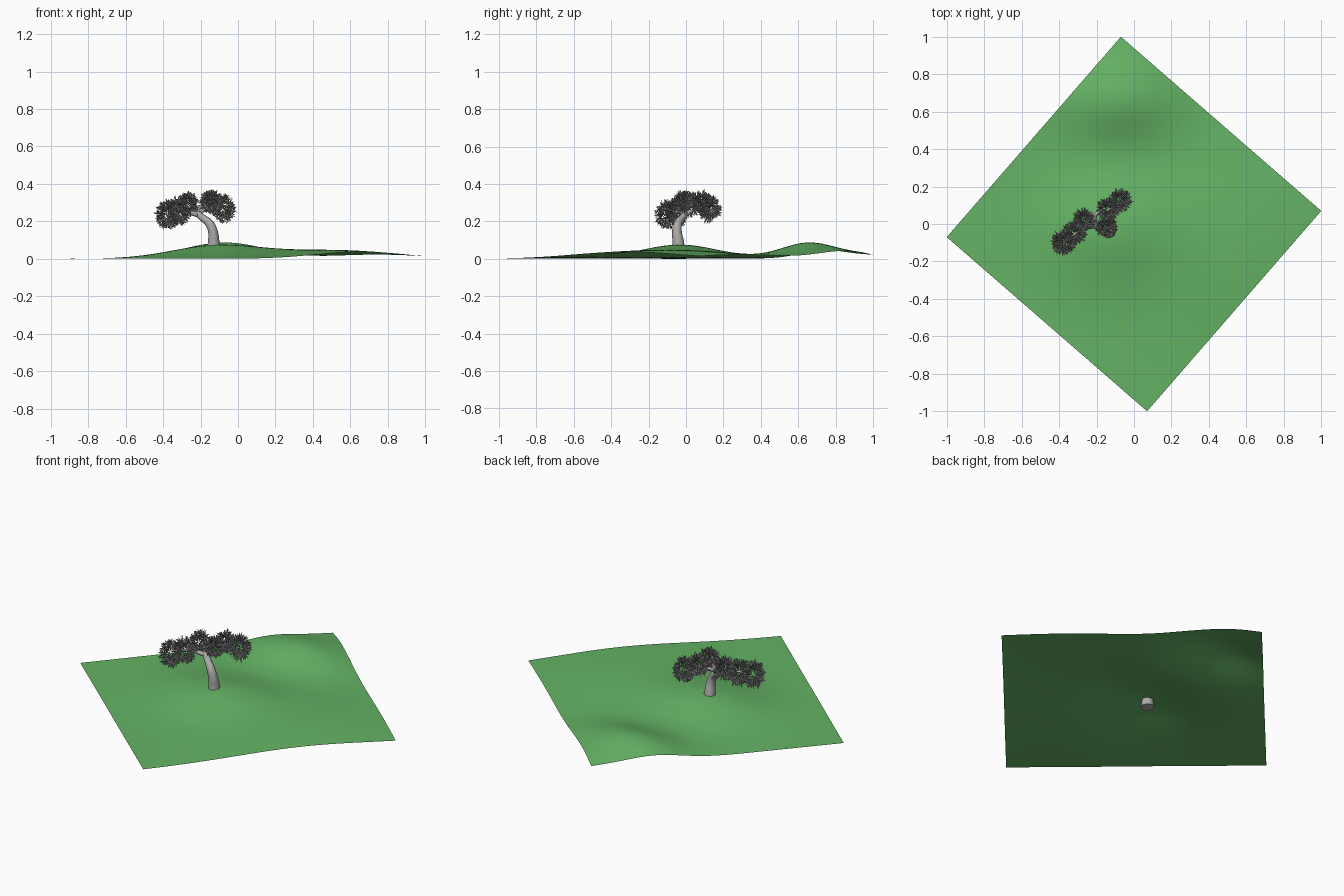
import bpy, bmesh, math, random
from mathutils import Vector, Matrix

if "Cube" in bpy.data.objects:
    bpy.data.objects.remove(bpy.data.objects["Cube"])

random.seed(4)


def material(name, rgb):
    m = bpy.data.materials.new(name)
    m.diffuse_color = (*rgb, 1)
    m.use_nodes = True
    m.node_tree.nodes["Principled BSDF"].inputs["Base Color"].default_value = m.diffuse_color
    return m


GRASS = material("grass green", (0.13, 0.45, 0.13))
BARK = material("bark grey", (0.42, 0.40, 0.40))
LEAF = material("leaf grey", (0.36, 0.36, 0.36))


def mesh_object(name, bm, mat, smooth):
    me = bpy.data.meshes.new(name)
    bm.to_mesh(me)
    bm.free()
    me.materials.append(mat)
    for p in me.polygons:
        p.use_smooth = smooth
    ob = bpy.data.objects.new(name, me)
    bpy.context.collection.objects.link(ob)
    return ob


# Rolling ground: one thin sheet raised by soft bumps (x, y, height, spread x, spread y)
BUMPS = [(-0.12, -0.03, 0.068, 0.24, 0.20),
         (-0.08, 0.66, 0.085, 0.22, 0.15),
         (0.05, 0.95, 0.022, 0.15, 0.12),
         (0.52, -0.12, 0.046, 0.33, 0.42)]


def height(x, y):
    return sum(h * math.exp(-((x - a) / sx) ** 2 / 2 - ((y - b) / sy) ** 2 / 2)
               for a, b, h, sx, sy in BUMPS)


bm = bmesh.new()
bmesh.ops.create_grid(bm, x_segments=40, y_segments=40, size=0.709,
                      matrix=Matrix.Rotation(math.radians(-41), 4, 'Z'))
for v in bm.verts:
    v.co.z = height(v.co.x, v.co.y)
mesh_object("ground", bm, GRASS, True)


# Trunk and branches: tapered tubes along smooth paths of (x, y, z, radius)
def limb(name, pts):
    cu = bpy.data.curves.new(name, 'CURVE')
    cu.dimensions = '3D'
    cu.bevel_depth = 1
    cu.bevel_resolution = 2
    cu.resolution_u = 5
    cu.use_fill_caps = True
    sp = cu.splines.new('BEZIER')
    sp.bezier_points.add(len(pts) - 1)
    for bp, (x, y, z, r) in zip(sp.bezier_points, pts):
        bp.co = (x, y, z)
        bp.radius = r
        bp.handle_left_type = bp.handle_right_type = 'AUTO'
    cu.materials.append(BARK)
    bpy.context.collection.objects.link(bpy.data.objects.new(name, cu))


limb("trunk", [(-0.13, -0.04, 0.03, 0.038), (-0.13, -0.042, 0.09, 0.031),
               (-0.133, -0.048, 0.14, 0.026), (-0.15, -0.045, 0.185, 0.023),
               (-0.19, -0.02, 0.22, 0.019), (-0.22, 0.0, 0.245, 0.015)])
limb("left_branch", [(-0.21, -0.005, 0.235, 0.015), (-0.28, -0.03, 0.25, 0.010),
                     (-0.36, -0.09, 0.25, 0.005)])
limb("right_branch", [(-0.21, -0.005, 0.235, 0.015), (-0.205, 0.05, 0.275, 0.011),
                      (-0.13, 0.08, 0.285, 0.008), (-0.07, 0.12, 0.28, 0.004)])
limb("top_branch", [(-0.2, 0.0, 0.24, 0.010), (-0.17, -0.01, 0.28, 0.007),
                    (-0.15, -0.02, 0.31, 0.004)])

# Foliage clumps: centre and radii
CLUMPS = [(-0.375, -0.10, 0.235, 0.068, 0.068, 0.085),
          (-0.32, -0.05, 0.25, 0.065, 0.065, 0.085),
          (-0.27, 0.02, 0.29, 0.055, 0.062, 0.065),
          (-0.145, -0.015, 0.305, 0.055, 0.055, 0.06),
          (-0.14, 0.08, 0.30, 0.06, 0.06, 0.06),
          (-0.075, 0.125, 0.27, 0.06, 0.062, 0.08)]


def leaf(bm, base, out, length, width):
    """Folded pointed blade growing from base along out."""
    side = out.cross(Vector((random.gauss(0, 1), random.gauss(0, 1), random.gauss(0, 1)))).normalized()
    mid = base + out * length * 0.55
    lift = side.cross(out) * width * 0.35
    a, b = bm.verts.new(base), bm.verts.new(base + out * length)
    c, d = bm.verts.new(mid + side * width + lift), bm.verts.new(mid - side * width + lift)
    bm.faces.new((a, c, b))
    bm.faces.new((a, b, d))


for i, (x, y, z, rx, ry, rz) in enumerate(CLUMPS):
    bm = bmesh.new()
    for k in range(650):
        d = Vector((random.gauss(0, 1), random.gauss(0, 1), random.gauss(0, 1))).normalized()
        r = random.uniform(0.35, 0.78)
        base = Vector((x + d.x * rx * r, y + d.y * ry * r, z + d.z * rz * r))
        jitter = Vector((random.gauss(0, 0.35), random.gauss(0, 0.35), random.gauss(0, 0.35)))
        leaf(bm, base, (d + jitter).normalized(), random.uniform(0.018, 0.032),
             random.uniform(0.003, 0.005))
    mesh_object(f"foliage_{i + 1}", bm, LEAF, False)
